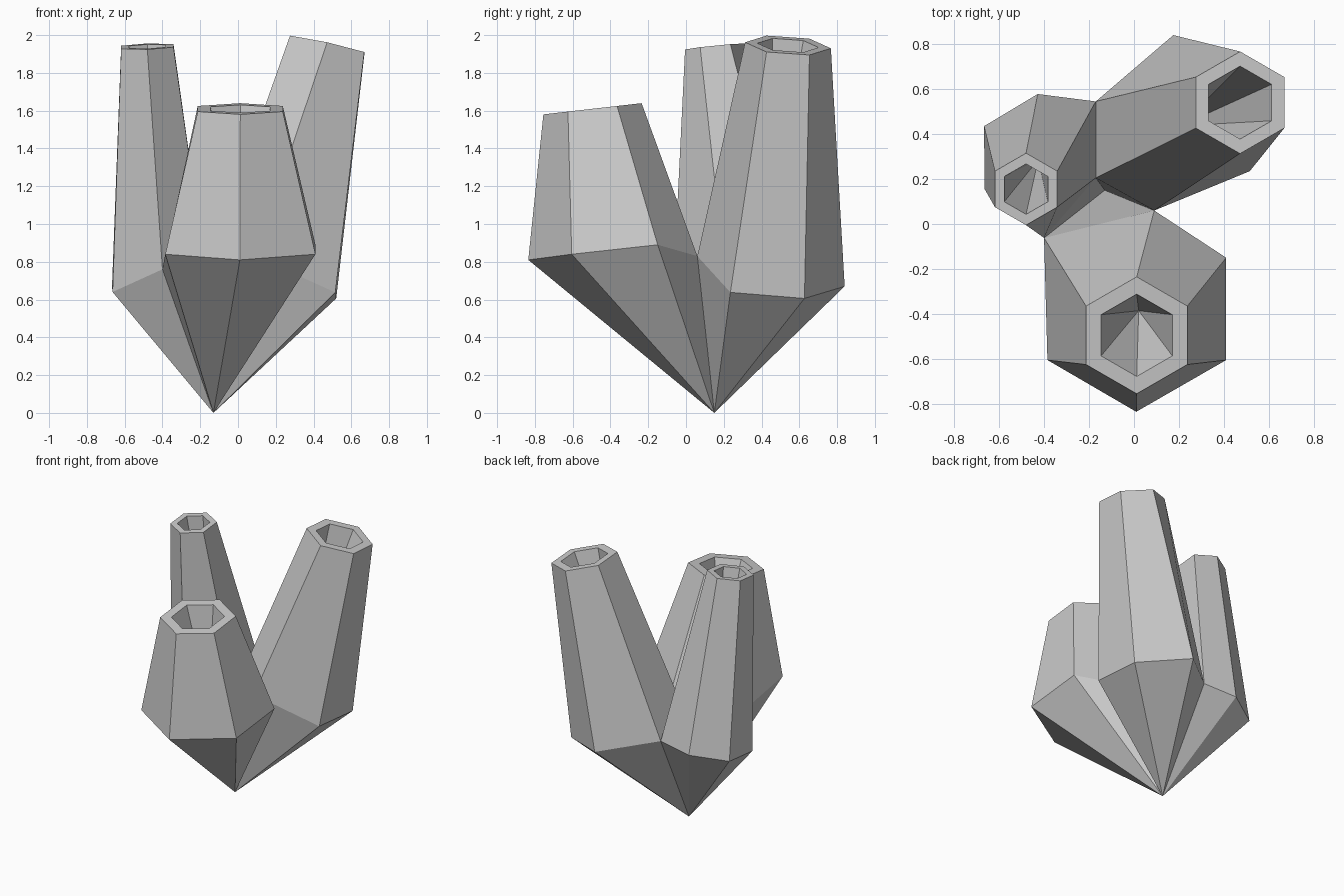
import bpy, bmesh
from math import cos, sin, radians
from mathutils import Vector

if "Cube" in bpy.data.objects:
    bpy.data.objects.remove(bpy.data.objects["Cube"])

ROOT = Vector((-0.13, 0.15, 0.0))

# Points where neighbouring tubes meet
FRONT_BACK = (0.09, 0.06, 0.83)
FRONT_LEFT = (-0.40, -0.062, 0.76)
INNER = (-0.17, 0.205, 0.745)
OUTER = (-0.17, 0.545, 0.731)

# name: top centre, outer radius, rim-hole radius, rim slope (x, y),
# widest ring counter-clockwise from the back corner
TUBES = {
    "front_tube": ((0.012, -0.495, 1.61), 0.26, 0.183, (0, 0.114), [
        FRONT_BACK, FRONT_LEFT, (-0.385, -0.605, 0.84),
        (0.01, -0.835, 0.81), (0.41, -0.605, 0.84), (0.41, -0.15, 0.89)]),
    "back_right_tube": ((0.472, 0.54, 1.946), 0.227, 0.162, (-0.22, -0.07), [
        (0.175, 0.84, 0.67), OUTER, INNER,
        FRONT_BACK, (0.515, 0.235, 0.638), (0.52, 0.627, 0.606)]),
    "left_tube": ((-0.48, 0.155, 1.94), 0.16, 0.112, (0.03, 0.1), [
        (-0.428, 0.578, 0.706), (-0.667, 0.435, 0.669), (-0.664, 0.155, 0.64),
        FRONT_LEFT, INNER, OUTER]),
}


def rim(center, radius, slope):
    pts = []
    for i in range(6):
        a = radians(90 + 60 * i)
        dx, dy = radius * cos(a), radius * sin(a)
        pts.append(Vector(center) + Vector((dx, dy, slope[0] * dx + slope[1] * dy)))
    return pts


def add_tube(bm, center, r_out, r_in, slope, ring):
    rows = [[bm.verts.new(p) for p in row] for row in
            (ring, rim(center, r_out, slope), rim(center, r_in, slope))]
    middle = sum((Vector(p) for p in ring), Vector()) / 6
    root = bm.verts.new(ROOT)
    pit = bm.verts.new(Vector(center).lerp(middle, 0.85))
    for i in range(6):
        j = (i + 1) % 6
        # outer wall and flat rim
        for low, high in zip(rows, rows[1:]):
            bm.faces.new((low[i], low[j], high[j], high[i]))
        # pointed hollow
        bm.faces.new((rows[2][i], rows[2][j], pit))
        # pointed foot, open on the wall joined to the neighbour
        if {ring[i], ring[j]} != {INNER, OUTER}:
            bm.faces.new((rows[0][j], rows[0][i], root))


# Three tubes welded into one cluster
bm = bmesh.new()
for spec in TUBES.values():
    add_tube(bm, *spec)
bmesh.ops.remove_doubles(bm, verts=bm.verts, dist=0.001)
mesh = bpy.data.meshes.new("tube_cluster")
bm.to_mesh(mesh)
bm.free()
bpy.context.collection.objects.link(bpy.data.objects.new("tube_cluster", mesh))
